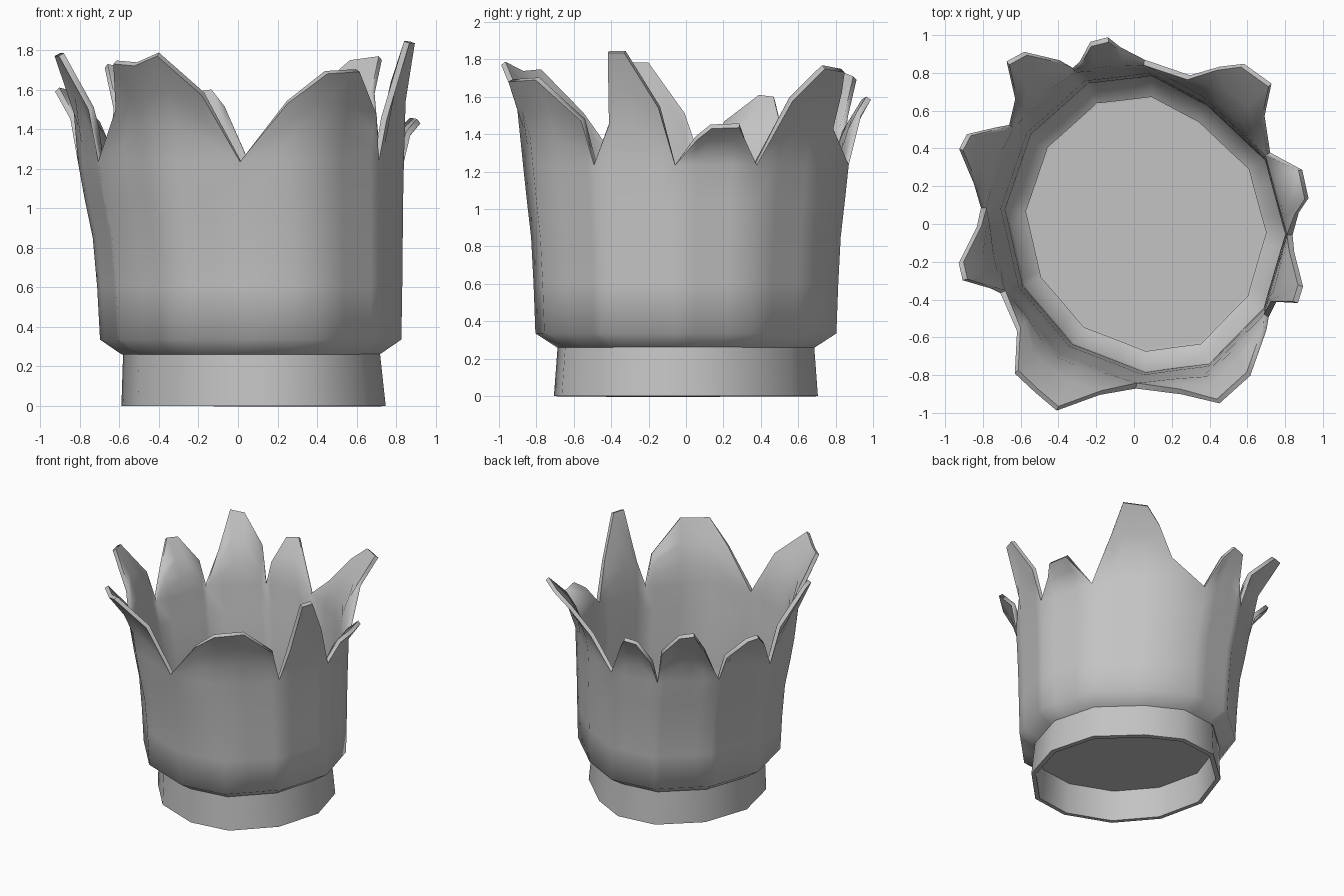
import bpy
import bmesh
from math import sin, cos, radians

if "Cube" in bpy.data.objects:
    bpy.data.objects.remove(bpy.data.objects["Cube"])

grey = bpy.data.materials.new("plain grey")
grey.use_nodes = True
grey.diffuse_color = (0.55, 0.55, 0.55, 1)
grey.node_tree.nodes["Principled BSDF"].inputs["Base Color"].default_value = (0.55, 0.55, 0.55, 1)

# Irregular twelve-sided plan: corner angle in degrees, floor radius
CORNERS = [(28, .61), (62, .6), (87, .66), (112, .675), (142, .645), (174, .625),
           (207, .61), (239, .625), (270, .66), (295, .685), (325, .65), (356, .63)]

# Jagged rim: valley angle, outward flare, then (angle, height) points up and down the spike
VALLEY = 1.235
SPIKES = [
    (28, .27, [(40, 1.58), (46, 1.75), (56, 1.73), (62, 1.62), (70, 1.43)]),
    (87, .14, [(95, 1.5), (98.5, 1.585), (104, 1.57), (109, 1.4)]),
    (112, .26, [(115, 1.5), (123, 1.69), (128.5, 1.71), (134, 1.5)]),
    (142, .21, [(145, 1.42), (152, 1.58), (157, 1.59), (166, 1.45)]),
    (174, .18, [(181, 1.5), (192.5, 1.77), (198, 1.77), (204, 1.5)]),
    (207, .26, [(222, 1.5), (231, 1.73), (239, 1.72), (247, 1.77), (258, 1.57)]),
    (270, .15, [(285, 1.53), (295, 1.68), (307, 1.69), (321, 1.47)]),
    (325, .13, [(331, 1.45), (334, 1.835), (339.5, 1.835), (350, 1.54)]),
    (356, .14, [(364, 1.37), (368.5, 1.43), (378, 1.435)]),
]


def plan_radius(deg):
    """Radius of the straight-sided plan at an angle."""
    if deg >= 388:
        deg -= 360
    loop = CORNERS + [(388, CORNERS[0][1])]
    for (a, ra), (b, rb) in zip(loop, loop[1:]):
        if a <= deg <= b:
            a, b, t = radians(a), radians(b), radians(deg)
            return sin(b - a) / (sin(b - t) / ra + sin(t - a) / rb)


def point(deg, radius, z, shift):
    t = radians(deg)
    return (shift + radius * cos(t), radius * sin(t), z)


def make_sheet(name, columns, thickness, cap=False):
    """Closed band from columns of points, thickened inward."""
    bm = bmesh.new()
    grid = [[bm.verts.new(p) for p in col] for col in columns]
    for i, col in enumerate(grid):
        nxt = grid[(i + 1) % len(grid)]
        for j in range(len(col) - 1):
            bm.faces.new((col[j], nxt[j], nxt[j + 1], col[j + 1]))
    if cap:
        bm.faces.new([c[-1] for c in grid])
        bm.faces.new([c[0] for c in reversed(grid)])
    bmesh.ops.remove_doubles(bm, verts=bm.verts[:], dist=0.0005)
    mesh = bpy.data.meshes.new(name)
    bm.to_mesh(mesh)
    bm.free()
    mesh.materials.append(grey)
    obj = bpy.data.objects.new(name, mesh)
    bpy.context.collection.objects.link(obj)
    bpy.ops.object.select_all(action='DESELECT')
    obj.select_set(True)
    bpy.context.view_layer.objects.active = obj
    if thickness:
        mod = obj.modifiers.new("wall", 'SOLIDIFY')
        mod.thickness = thickness
        mod.offset = -1
        bpy.ops.object.modifier_apply(modifier=mod.name)
    bpy.ops.object.shade_smooth_by_angle(angle=radians(62))
    return obj


def band(levels):
    """Plan corners repeated at (height, scale, shift) levels."""
    return [[point(a, r * s, z, x) for z, s, x in levels] for a, r in CORNERS]


# Foot ring and the floor closing its top
make_sheet("foot_ring", band([(0, 1.07, .075), (.265, 1.04, .065)]), .035)
make_sheet("floor", band([(.24, 1.005, .06), (.268, 1.005, .06)]), 0, cap=True)

# Flaring body with the torn spiky rim
BODY = [(.26, 1.045, .06), (.335, 1.22, .06), (.6, 1.235, .055), (.85, 1.255, .045),
        (1.05, 1.29, .025), (VALLEY, 1.32, .01)]
columns = []
for valley, flare, outline in SPIKES:
    peak = max(z for _, z in outline)
    for deg, top in [(valley, VALLEY)] + outline:
        base = plan_radius(deg)
        col = [point(deg, base * s, z, x) for z, s, x in BODY]
        for f in (.33, .66, 1):
            z = VALLEY + (top - VALLEY) * f
            rise = (z - VALLEY) / (peak - VALLEY)
            col.append(point(deg, base * 1.32 + flare * rise ** 2, z, .01))
        columns.append(col)
make_sheet("spiky_body", columns, .03)
